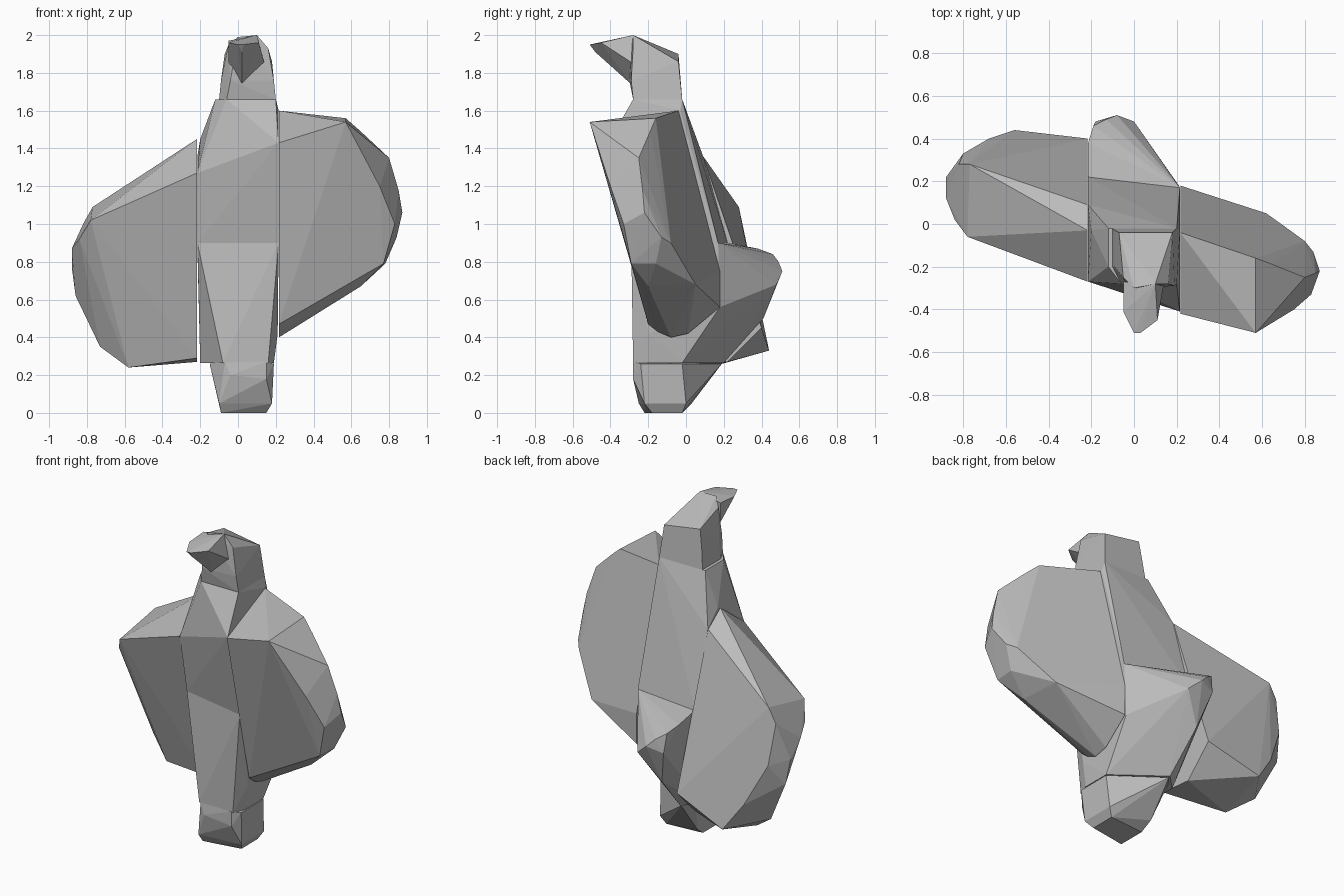
import bpy
import bmesh
import math

# Remove the default cube
default_cube = bpy.data.objects.get("Cube")
if default_cube:
    bpy.data.objects.remove(default_cube, do_unlink=True)

# Single stone colour
stone = bpy.data.materials.new("stone_grey")
stone.use_nodes = True
stone_colour = (0.5, 0.5, 0.5, 1)
stone.diffuse_color = stone_colour
shader = next(node for node in stone.node_tree.nodes if node.type == 'BSDF_PRINCIPLED')
shader.inputs["Base Color"].default_value = stone_colour
shader.inputs["Roughness"].default_value = 0.8

# Half widths of the body and of the slot between the wings
body = .215
root = .217


def carved_block(name, *corner_groups):
    """Make a faceted convex block that wraps the given corners."""
    bm = bmesh.new()
    for group in corner_groups:
        for corner in group:
            bm.verts.new(corner)
    result = bmesh.ops.convex_hull(bm, input=bm.verts[:])
    # Drop the corners that ended up inside the block
    inside = set(result["geom_interior"]) | set(result["geom_unused"])
    loose = [item for item in inside
             if isinstance(item, bmesh.types.BMVert) and item.is_valid]
    bmesh.ops.delete(bm, geom=loose, context='VERTS')
    # Merge triangles that lie in nearly the same plane
    bmesh.ops.dissolve_limit(bm, angle_limit=math.radians(2),
                             verts=bm.verts[:], edges=bm.edges[:])
    bmesh.ops.recalc_face_normals(bm, faces=bm.faces[:])
    mesh = bpy.data.meshes.new(name)
    bm.to_mesh(mesh)
    bm.free()
    mesh.materials.append(stone)
    block = bpy.data.objects.new(name, mesh)
    bpy.context.scene.collection.objects.link(block)
    return block


def level(z, left, right, front_left, front_right, back_left, back_right):
    """Four corners of a horizontal cross-section, seen from the front."""
    return [
        (left, front_left, z),
        (right, front_right, z),
        (left, back_left, z),
        (right, back_right, z),
    ]


# Foot: a tapered stub, its back set at a slant
carved_block(
    "foot",
    level(0, -.09, .15, -.22, -.18, -.04, -.02),
    level(.05, -.1, .18, -.25, -.22, .03, 0),
    level(.26, -.15, .19, -.15, -.24, .12, -.02),
    [  # back corner and front ridge
        (-.1, .19, .26),
        (-.07, -.27, .27),
        (.15, -.28, .27),
        (-.04, -.28, .2),
        (.15, -.28, .18),
    ],
)

# Lower body and the tail that swells out behind it
carved_block(
    "lower_body",
    level(.265, -.2, .19, -.05, -.2, .1, -.02),
    level(.9, -body, body, -.2, -.29, .22, .17),
    [  # back corner and narrow end of the front panel
        (-.1, .2, .265),
        (-.08, -.27, .265),
        (.16, -.28, .265),
        (.21, -.2, .42),
    ],
    [  # tail rim
        (-body, .38, .87),
        (-.19, .46, .84),
        (-.13, .49, .8),
        (-.18, .48, .72),
        (-.08, .51, .75),
        (0, .48, .68),
        (-.12, .41, .5),
        (.21, .18, .56),
    ],
)

# Chest, leaning forward at the shoulders
carved_block(
    "chest",
    level(.9, -body, body, -.2, -.29, .22, .17),
    [  # breast crease
        (-body, -.27, 1.27),
        (body, -.41, 1.43),
    ],
    [  # shoulders
        (-.2, -.03, 1.45),
        (-body, .09, 1.36),
        (body, -.03, 1.6),
    ],
    level(1.66, -.12, .2, -.2, -.28, -.02, -.02),
    [(-.06, -.28, 1.66)],
)

# Head, narrowing to the brow
carved_block(
    "head",
    level(1.66, -.1, .2, -.2, -.28, -.02, -.02),
    level(1.76, -.09, .19, -.2, -.29, -.03, -.03),
    [  # cheek ridge
        (-.06, -.28, 1.66),
        (-.04, -.3, 1.76),
    ],
    [  # crown
        (-.07, -.04, 1.9),
        (.18, -.04, 1.86),
        (-.05, -.25, 1.95),
        (0, -.3, 1.99),
        (.1, -.28, 2),
        (.16, -.28, 1.93),
    ],
)

# Beak, hooked forward and up
carved_block(
    "beak",
    [  # root
        (-.05, -.27, 1.85),
        (-.05, -.27, 1.97),
        (.1, -.28, 2),
        (.14, -.28, 1.85),
        (.02, -.29, 1.74),
    ],
    [  # tip
        (-.05, -.41, 1.96),
        (0, -.51, 1.95),
        (.03, -.51, 1.95),
        (.11, -.45, 1.96),
        (.02, -.48, 1.91),
    ],
)

# Left wing: raised and swung forward
carved_block(
    "left_wing",
    [  # root against the body
        (root, -.04, 1.6),
        (root, -.42, 1.43),
        (root, .18, .75),
        (root, .18, .56),
        (root, .01, .42),
        (root, -.08, .4),
        (root, -.15, .43),
        (root, -.2, .47),
    ],
    [  # top edge
        (.57, -.16, 1.56),
        (.57, -.51, 1.54),
        (.65, -.19, 1.49),
    ],
    [  # rounded outer rim
        (.8, -.25, 1.35),
        (.85, -.23, 1.18),
        (.75, -.4, 1.2),
        (.83, -.33, 1),
        (.87, -.22, 1.06),
        (.84, -.13, .93),
        (.77, -.29, .79),
        (.78, -.16, .79),
        (.8, -.08, .9),
        (.62, .05, .68),
        (.65, -.2, .67),
    ],
)

# Right wing: lowered and swung back
carved_block(
    "right_wing",
    [  # root against the body
        (-root, -.03, 1.45),
        (-root, .09, 1.36),
        (-root, -.27, 1.27),
        (-root, 0, .29),
        (-root, .22, .27),
        (-root, .4, .45),
    ],
    [  # top edge
        (-.77, .28, 1.09),
        (-.78, -.06, 1.02),
        (-.82, .28, 1),
    ],
    [  # rounded outer rim
        (-.84, .02, .92),
        (-.88, .12, .87),
        (-.88, .22, .77),
        (-.86, .24, .62),
        (-.8, .33, .75),
        (-.73, .2, .35),
        (-.68, .4, .5),
        (-.58, .12, .24),
        (-.56, .44, .33),
    ],
)
